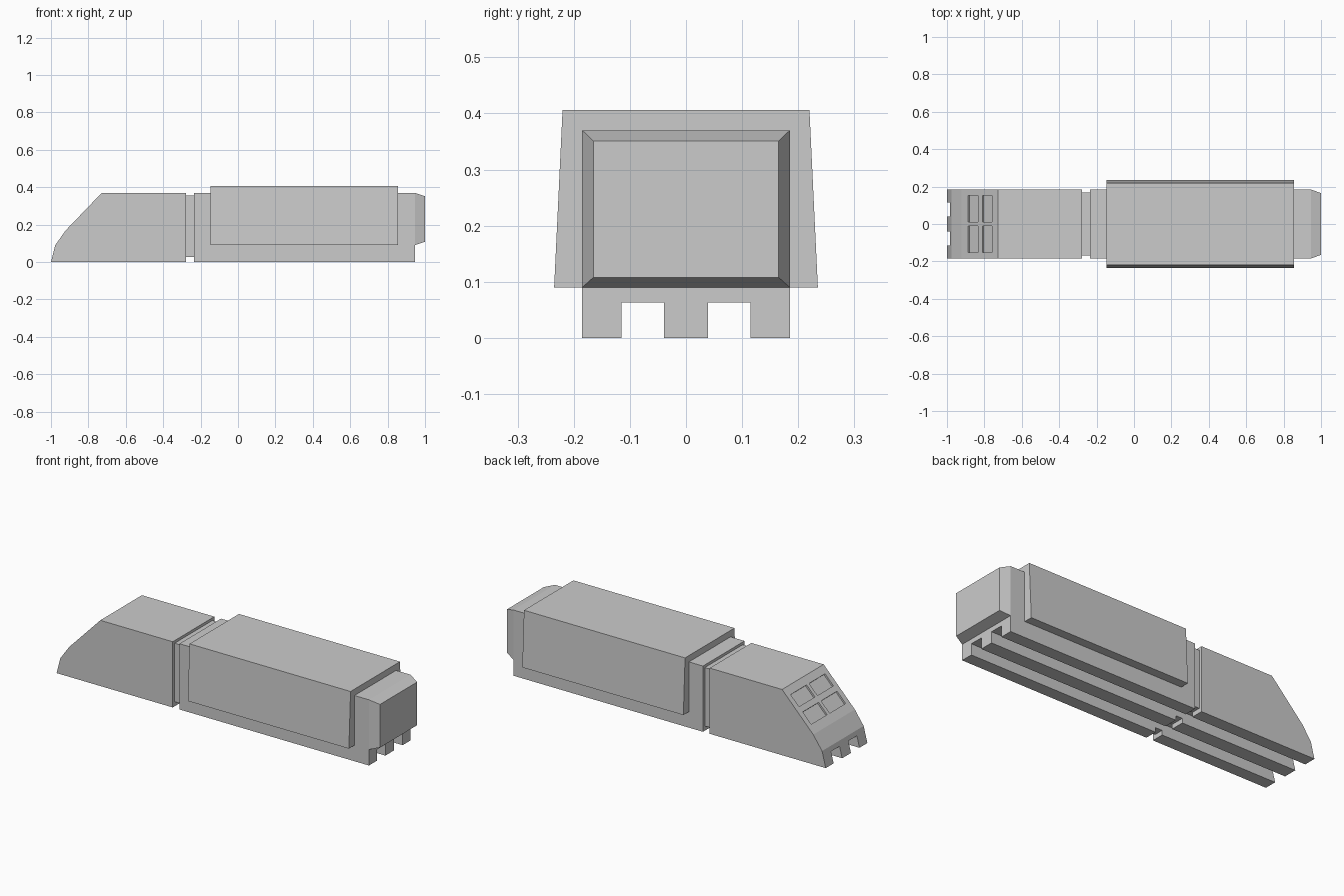
import bpy, bmesh
from mathutils import Vector

if "Cube" in bpy.data.objects:
    bpy.data.objects.remove(bpy.data.objects["Cube"])


def loft(name, start, end):
    """Closed solid between two matching loops of 3D points."""
    bm = bmesh.new()
    a = [bm.verts.new(p) for p in start]
    b = [bm.verts.new(p) for p in end]
    n = len(a)
    bm.faces.new(a)
    bm.faces.new(b[::-1])
    for i in range(n):
        j = (i + 1) % n
        bm.faces.new((a[j], a[i], b[i], b[j]))
    bmesh.ops.recalc_face_normals(bm, faces=bm.faces)
    me = bpy.data.meshes.new(name)
    bm.to_mesh(me)
    bm.free()
    ob = bpy.data.objects.new(name, me)
    bpy.context.collection.objects.link(ob)
    return ob


def rect(x, y0, y1, z0, z1):
    return [(x, y0, z0), (x, y1, z0), (x, y1, z1), (x, y0, z1)]


def box(name, x0, x1, y0, y1, z0, z1):
    return loft(name, rect(x0, y0, y1, z0, z1), rect(x1, y0, y1, z0, z1))


def carve(ob, cutters):
    for c in cutters:
        c.hide_render = True
        m = ob.modifiers.new("cut", 'BOOLEAN')
        m.operation, m.solver, m.object = 'DIFFERENCE', 'EXACT', c
    dg = bpy.context.evaluated_depsgraph_get()
    dg.update()
    me = bpy.data.meshes.new_from_object(ob.evaluated_get(dg))
    ob.modifiers.clear()
    ob.data = me


W = 0.185  # half width of the body

# cab with sloped nose
slope_low, slope_top = (-0.922, 0.168), (-0.728, 0.37)
side = [(-1, 0), (-0.977, 0.09), slope_low, slope_top, (-0.277, 0.37), (-0.277, 0)]
cab = loft("cab", [(x, -W, z) for x, z in side], [(x, W, z) for x, z in side])

# recessed neck, rear body and bevelled tail
neck = box("neck", -0.277, -0.235, -0.168, 0.168, 0.026, 0.355)
body = box("rear_body", -0.235, 0.945, -W, W, 0, 0.37)
tail = loft("tail_cap", rect(0.945, -W, W, 0.09, 0.37),
            rect(1.0, -0.165, 0.165, 0.108, 0.351))

# tapered cargo shell around the rear body
shell = [(-0.235, 0.09), (0.235, 0.09), (0.22, 0.406), (-0.22, 0.406)]
loft("cargo_shell", [(-0.148, y, z) for y, z in shell],
     [(0.855, y, z) for y, z in shell])

# two channels along the underside
channels = [box("channel_cutter", -1.1, 1.1, min(s * 0.039, s * 0.115),
                max(s * 0.039, s * 0.115), -0.1, 0.063) for s in (-1, 1)]

# four window recesses square to the sloped nose
lo, hi = Vector((slope_low[0], 0, slope_low[1])), Vector((slope_top[0], 0, slope_top[1]))
up = (hi - lo).normalized()
out = Vector((-up.z, 0, up.x))
windows = []
for x0, x1 in ((-0.887, -0.834), (-0.811, -0.759)):
    for s in (-1, 1):
        loops = []
        for y in (s * 0.011, s * 0.153):
            p, q = [lo + up * ((x - lo.x) / up.x) + Vector((0, y, 0)) for x in (x0, x1)]
            loops.append([p - out * 0.01, q - out * 0.01, q + out * 0.05, p + out * 0.05])
        windows.append(loft("window_cutter", *loops))

carve(cab, channels + windows)
carve(neck, channels)
carve(body, channels)
for c in channels + windows:
    bpy.data.objects.remove(c)
